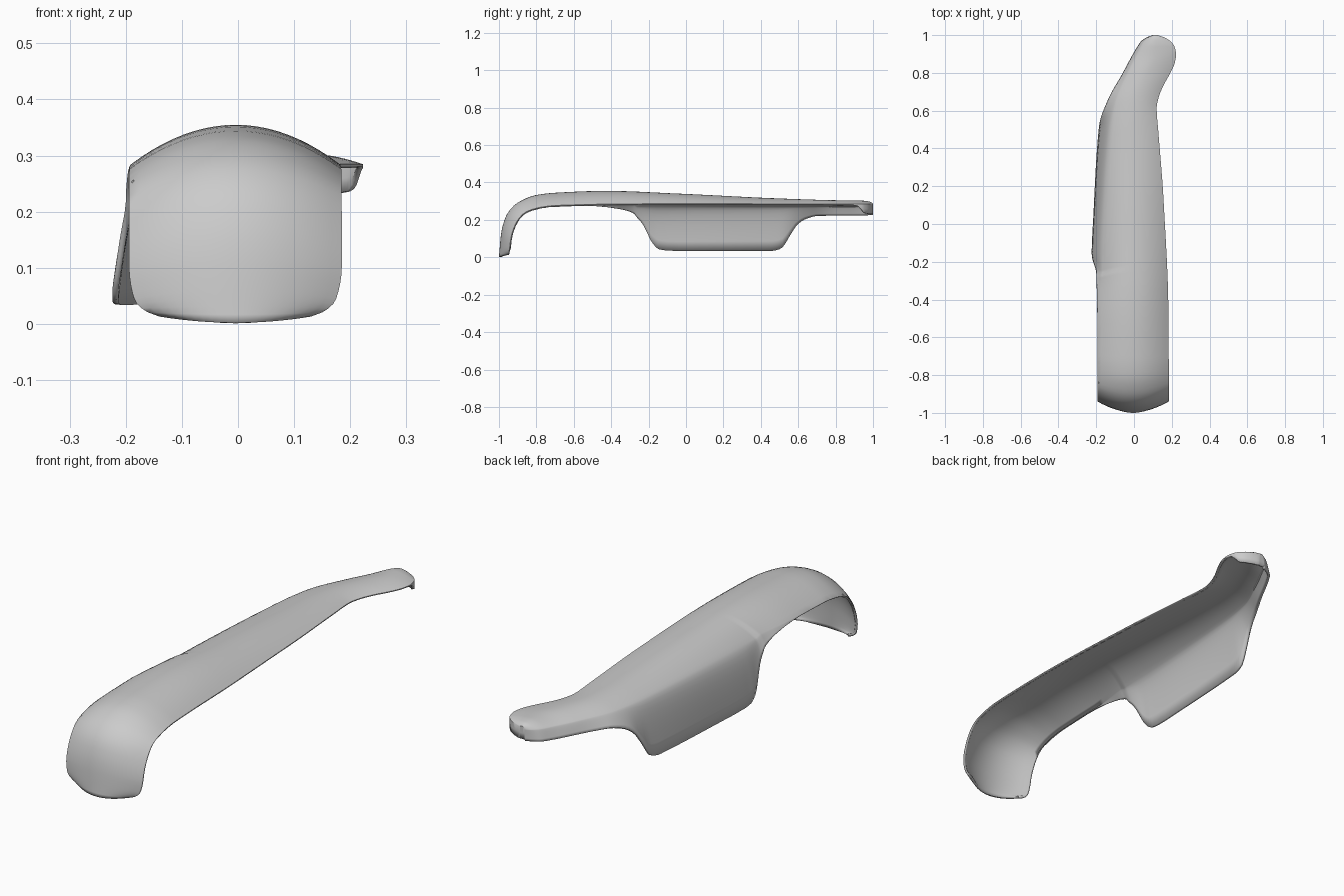
import bpy, bmesh
from mathutils import Vector

if "Cube" in bpy.data.objects:
    bpy.data.objects.remove(bpy.data.objects["Cube"])


def curve(*k):
    """Monotone cubic through (station, value) pairs."""
    d = [(b[1] - a[1]) / (b[0] - a[0]) for a, b in zip(k, k[1:])]
    m = [d[0]] + [2 * p * q / (p + q) if p * q > 0 else 0 for p, q in zip(d, d[1:])] + [d[-1]]

    def f(s):
        if s <= k[0][0]:
            return k[0][1]
        for i in range(len(k) - 1):
            if s <= k[i + 1][0]:
                h = k[i + 1][0] - k[i][0]
                t = (s - k[i][0]) / h
                return (k[i][1] * (1 + 2 * t) * (1 - t) ** 2 + m[i] * h * t * (1 - t) ** 2
                        + k[i + 1][1] * t * t * (3 - 2 * t) + m[i + 1] * h * t * t * (t - 1))
        return k[-1][1]
    return f


# Crown line and edge line; stations below -0.7 bend down into the front hood
crown_y = curve((-1.26, -1), (-1.13, -.988), (-1.03, -.96), (-.95, -.9), (-.83, -.8), (-.7, -.7), (1, 1))
crown_z = curve((-1.26, .002), (-1.13, .13), (-1.03, .225), (-.95, .292), (-.83, .333), (-.7, .345),
                (-.4, .355), (0, .34), (.5, .315), (.8, .305), (.94, .303), (.98, .298), (1, .288))
edge_y = curve((-1.26, -.95), (-1.13, -.935), (-1.03, -.905), (-.95, -.86), (-.83, -.78), (-.7, -.7), (1, 1))
edge_z = curve((-1.26, .013), (-1.2, .045), (-1.13, .11), (-1.03, .19), (-.95, .24), (-.83, .267),
               (-.7, .277), (-.4, .284), (0, .287), (1, .284))
crown_x = curve((-.2, -.004), (.5, 0), (.65, .015), (.8, .07), (.9, .115), (1, .112))
# Plan outlines of the two sides
right_x = curve((-1.26, .13), (-1.24, .155), (-1.2, .175), (-1.14, .185), (-.4, .182), (.2, .155),
                (.5, .13), (.63, .12), (.68, .13), (.74, .155), (.8, .19), (.86, .217), (.9, .223),
                (.94, .214), (.97, .19), (.99, .155), (1, .125))
shoulder_x = curve((-1.26, -.14), (-1.24, -.165), (-1.2, -.185), (-1.14, -.194), (-.45, -.192), (-.2, -.168),
                   (0, -.16), (.5, -.125), (.65, -.1), (.8, -.035), (.9, .018), (.96, .05), (.99, .08), (1, .1))
flap_x = curve((-.45, -.194), (-.2, -.2), (-.1, -.224), (.1, -.215), (.54, -.185), (.67, -.138),
               (.8, -.062), (.94, .018), (.97, .04), (.99, .072), (1, .098))
# How far the left flap and the right tip rim hang down
flap_drop = curve((-.5, .004), (-.4, .008), (-.3, .02), (-.22, .045), (-.17, .1), (-.12, .2), (-.08, .236),
                  (0, .244), (.48, .242), (.53, .23), (.57, .165), (.61, .1), (.66, .065), (.72, .05), (1, .05))
rim_drop = curve((.88, .004), (.92, .01), (.96, .048), (1, .054))


def section(s):
    c = Vector((crown_x(s), crown_y(s), crown_z(s)))
    sh = Vector((shoulder_x(s), edge_y(s), edge_z(s) - (.008 if s > -.2 else 0)))
    r = Vector((right_x(s), edge_y(s), edge_z(s)))

    def arch(e, u):
        d = e - c
        return c + Vector((d.x * u, d.y * u * u, d.z * u * u))

    hood = s < -.9
    b = sh + Vector((0, .004, 0))
    if not hood:
        b = Vector((min(flap_x(s), sh.x), sh.y, sh.z - flap_drop(s)))
    d = sh - c
    k = sh + Vector((d.x, 0, 2 * d.z)) * min(.3, (b - sh).length)
    flap = []
    for i in range(8):
        t = i / 8
        flap.append(b * (1 - t) ** 2 + k * 2 * t * (1 - t) + sh * t * t)
    top = [arch(sh, 1 - i / 10) for i in range(10)] + [arch(r, i / 10) for i in range(11)]
    fall = Vector((0, .004, 0)) if hood else Vector((0, 0, -rim_drop(s)))
    return flap + top + [r + fall * .5, r + fall]


# Stations, denser at the hood, flap ends and tip
def span(a, b, n):
    return [a + (b - a) * i / n for i in range(n)]


stations = (span(-1.26, -1.14, 8) + span(-1.14, -.7, 16) + span(-.7, -.3, 6) + span(-.3, -.04, 18)
            + span(-.04, .46, 8) + span(.46, .74, 18) + span(.74, .94, 10) + span(.94, .996, 9) + [.996, 1])
rows = [section(s) for s in stations]
# End wall closing the rounded tip
for z in (.257, .231):
    rows.append([Vector((p.x, 1.0, min(p.z, z))) for p in rows[len(stations) - 1]])

bm = bmesh.new()
grid = [[bm.verts.new(p) for p in row] for row in rows]
for a, b in zip(grid, grid[1:]):
    for j in range(len(a) - 1):
        bm.faces.new((a[j], a[j + 1], b[j + 1], b[j]))
bmesh.ops.remove_doubles(bm, verts=bm.verts, dist=.0008)
bmesh.ops.dissolve_degenerate(bm, edges=bm.edges, dist=.0003)
mesh = bpy.data.meshes.new("cover_shell")
bm.to_mesh(mesh)
bm.free()
shell = bpy.data.objects.new("cover_shell", mesh)
bpy.context.collection.objects.link(shell)

# Thin wall
wall = shell.modifiers.new("wall", 'SOLIDIFY')
wall.thickness = .011
wall.offset = -1

bpy.context.view_layer.objects.active = shell
shell.select_set(True)
bpy.ops.object.shade_smooth_by_angle(angle=.7)
